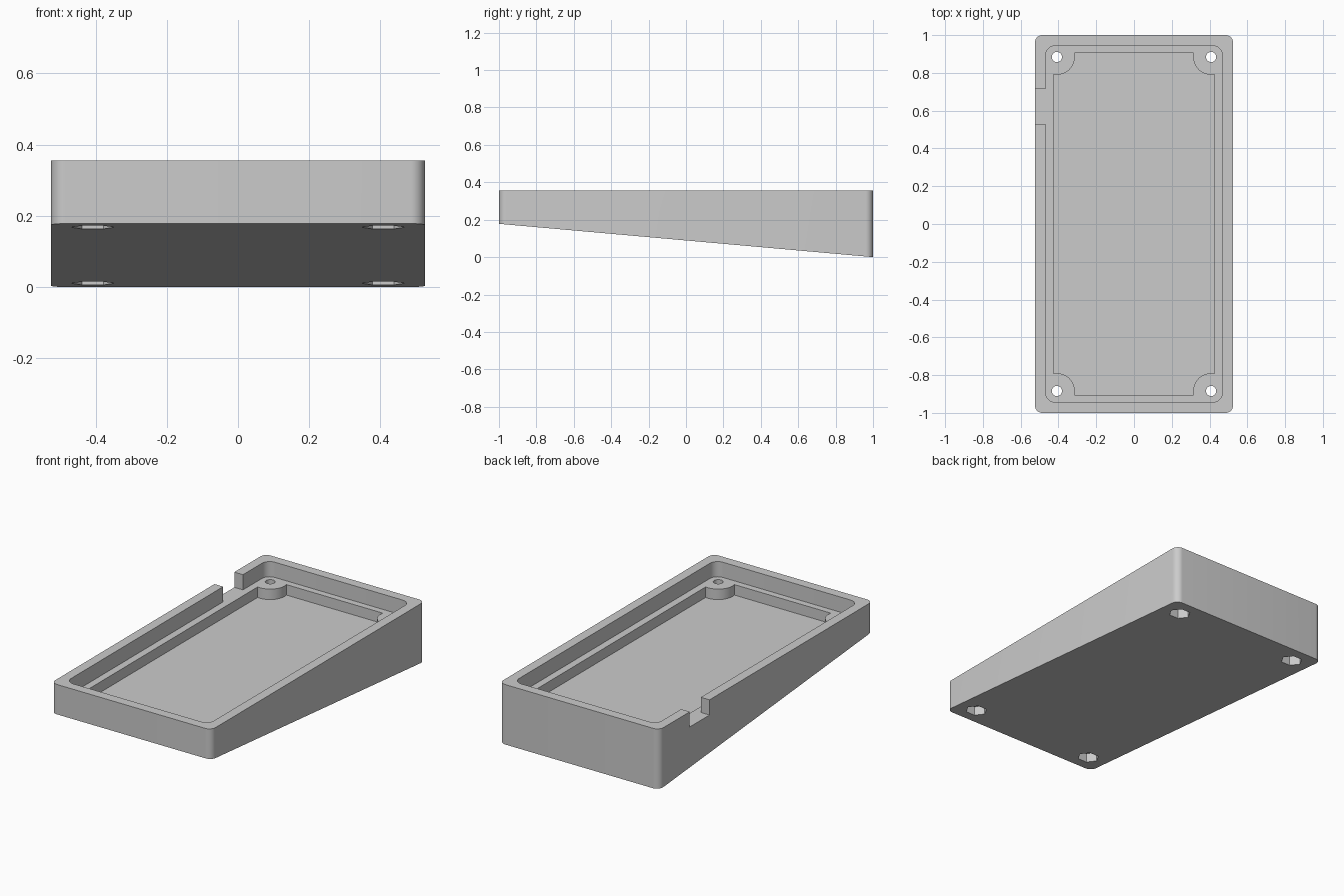
import bpy, bmesh
from math import pi, cos, sin, acos, asin

if "Cube" in bpy.data.objects:
    bpy.data.objects.remove(bpy.data.objects["Cube"])

HALF_X, HALF_Y, TOP = 0.525, 1.0, 0.355
FRONT_LIFT = 0.178                 # underside height at the front edge
LEDGE_Z, FLOOR_Z = 0.265, 0.203    # lid ledge and cavity floor
LEDGE_X, LEDGE_Y = 0.468, 0.943
CAV_X, CAV_Y = 0.425, 0.904
HOLE_X, HOLE_Y, POST_R = 0.408, 0.884, 0.094
ABOVE = 0.5
CORNERS = [(1, 1), (-1, 1), (-1, -1), (1, -1)]

grey = bpy.data.materials.new("plain grey")
grey.use_nodes = True
grey.diffuse_color = (0.6, 0.6, 0.6, 1)
grey.node_tree.nodes["Principled BSDF"].inputs["Base Color"].default_value = (0.6, 0.6, 0.6, 1)


def arc(cx, cy, r, start, end, steps):
    angles = [start + (end - start) * i / steps for i in range(steps + 1)]
    return [(cx + r * cos(a), cy + r * sin(a)) for a in angles]


def rounded_corner(i, hx, hy, r):
    sx, sy = CORNERS[i]
    return arc(sx * (hx - r), sy * (hy - r), r, i * pi / 2, (i + 1) * pi / 2, 8)


def prism(name, outline, z0, z1):
    """Extrude an outline upward; z0 may be a height or a function of y."""
    bottom = z0 if callable(z0) else (lambda y: z0)
    bm = bmesh.new()
    low = [bm.verts.new((x, y, bottom(y))) for x, y in outline]
    high = [bm.verts.new((x, y, z1)) for x, y in outline]
    bm.faces.new(low[::-1])
    bm.faces.new(high)
    n = len(outline)
    for i in range(n):
        j = (i + 1) % n
        bm.faces.new((low[i], low[j], high[j], high[i]))
    bmesh.ops.recalc_face_normals(bm, faces=bm.faces)
    mesh = bpy.data.meshes.new(name)
    bm.to_mesh(mesh)
    bm.free()
    mesh.materials.append(grey)
    obj = bpy.data.objects.new(name, mesh)
    bpy.context.collection.objects.link(obj)
    return obj


def cut(target, cutter):
    cutter.hide_render = True
    mod = target.modifiers.new("cut", 'BOOLEAN')
    mod.operation = 'DIFFERENCE'
    mod.solver = 'EXACT'
    mod.object = cutter
    bpy.ops.object.modifier_apply(modifier=mod.name)
    bpy.data.objects.remove(cutter)


# Wedge body with a sloping underside
outline = [p for i in range(4) for p in rounded_corner(i, HALF_X, HALF_Y, 0.04)]
case = prism("wedge_case", outline, lambda y: FRONT_LIFT * (1 - y) / 2, TOP)
bpy.ops.object.select_all(action='DESELECT')
case.select_set(True)
bpy.context.view_layer.objects.active = case

# Lid recess, with the cable slot through the left-hand wall in the same outline
ledge = [rounded_corner(i, LEDGE_X, LEDGE_Y, 0.05) for i in range(4)]
slot = [(-LEDGE_X, 0.715), (-0.6, 0.715), (-0.6, 0.53), (-LEDGE_X, 0.53)]
cut(case, prism("recess_cutter", ledge[0] + ledge[1] + slot + ledge[2] + ledge[3],
                LEDGE_Z, ABOVE))

# Deep cavity, leaving a round screw post in each corner
start = -acos((CAV_X - HOLE_X) / POST_R)
end = -pi - asin((CAV_Y - HOLE_Y) / POST_R)
post = arc(HOLE_X, HOLE_Y, POST_R, start, end, 20)
cavity = []
for sx, sy in CORNERS:
    pts = [(sx * x, sy * y) for x, y in post]
    cavity += pts if sx * sy > 0 else pts[::-1]
cut(case, prism("cavity_cutter", cavity, FLOOR_Z, ABOVE))

# Screw holes with hexagonal nut pockets underneath
for sx, sy in CORNERS:
    x, y = sx * HOLE_X, sy * HOLE_Y
    cut(case, prism("nut_cutter", arc(x, y, 0.06, 0, 2 * pi, 6)[:-1], -0.1, 0.225))
    cut(case, prism("screw_cutter", arc(x, y, 0.027, 0, 2 * pi, 24)[:-1], -0.1, ABOVE))

bpy.ops.object.shade_smooth_by_angle(angle=pi / 6)
